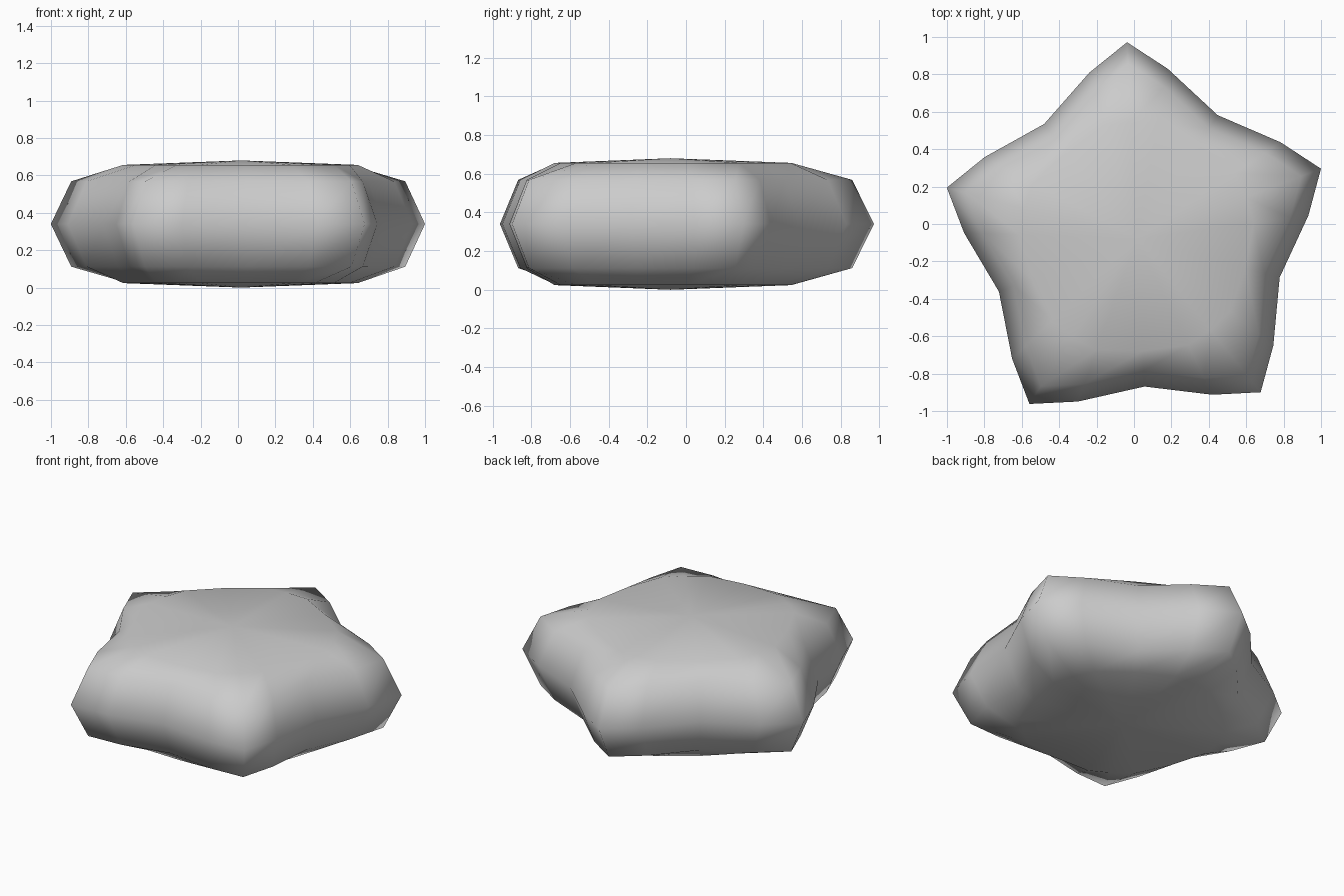
import bpy
import bmesh
from math import radians, sin, cos

if "Cube" in bpy.data.objects:
    bpy.data.objects.remove(bpy.data.objects["Cube"], do_unlink=True)

CENTRE = (0.016, -0.08)
TURN = 92.9          # direction of the rear point, in degrees
MID = 0.34           # height of the widest ring

# One arm of the outline: angle from the tip, outer radius, cap radius
ARM = [(0, 1.053, 0.625), (13.1, 0.925, 0.63), (36, 0.79, 0.60), (58.9, 0.925, 0.63)]


def ring(bm, z, shape):
    """One closed star ring; shape picks the radius from outer and cap radii."""
    verts = []
    for point in range(5):
        for offset, outer, cap in ARM:
            a = radians(TURN + 72 * point + offset)
            r = shape(outer, cap)
            verts.append(bm.verts.new((CENTRE[0] + r * cos(a), CENTRE[1] + r * sin(a), z)))
    return verts


def flank(outer, cap):
    return outer * 0.893


def shoulder(outer, cap):
    return cap


def widest(outer, cap):
    return outer


# Puffy star body: stacked rings closed by a shallow fan on each side
bm = bmesh.new()
levels = [(-0.316, shoulder), (-0.228, flank), (0, widest), (0.228, flank), (0.316, shoulder)]
rings = [ring(bm, MID + dz, shape) for dz, shape in levels]
for low, high in zip(rings, rings[1:]):
    for i in range(len(low)):
        j = (i + 1) % len(low)
        bm.faces.new((low[i], low[j], high[j], high[i]))
for edge_ring, z in ((rings[0], 0), (rings[-1], 2 * MID)):
    hub = bm.verts.new((*CENTRE, z))
    for i in range(len(edge_ring)):
        bm.faces.new((edge_ring[i], edge_ring[(i + 1) % len(edge_ring)], hub))
bmesh.ops.recalc_face_normals(bm, faces=bm.faces)
for face in bm.faces:
    face.smooth = True

mesh = bpy.data.meshes.new("star_body")
bm.to_mesh(mesh)
bm.free()
star = bpy.data.objects.new("star_body", mesh)
bpy.context.collection.objects.link(star)

# Plain grey finish
grey = bpy.data.materials.new("light_grey")
grey.use_nodes = True
colour = (0.6, 0.6, 0.6, 1)
grey.diffuse_color = colour
grey.node_tree.nodes["Principled BSDF"].inputs["Base Color"].default_value = colour
mesh.materials.append(grey)
